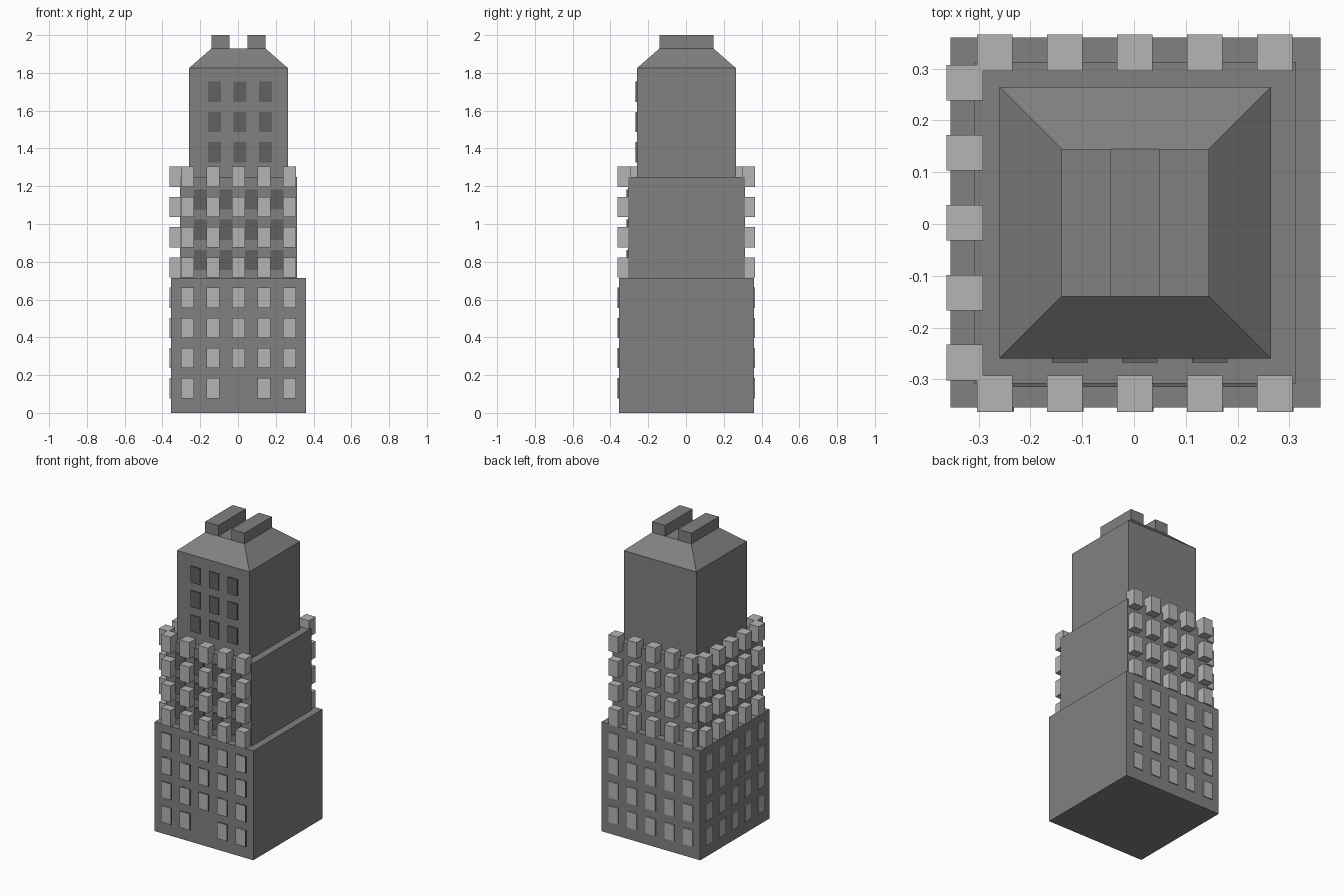
import bpy, bmesh

if "Cube" in bpy.data.objects:
    bpy.data.objects.remove(bpy.data.objects["Cube"])

C = 0.0025            # tower axis, shifted by the window blocks on the left
PITCH_X, PITCH_Z = 0.135, 0.16
W, H, D = 0.069, 0.107, 0.07


def material(name, value):
    m = bpy.data.materials.new(name)
    m.diffuse_color = (value, value, value, 1)
    m.use_nodes = True
    m.node_tree.nodes["Principled BSDF"].inputs["Base Color"].default_value = m.diffuse_color
    return m


wall = material("wall_grey", 0.22)
light = material("light_pane", 0.46)
dark = material("dark_pane", 0.12)


def add_box(bm, centre, size, taper=1.0):
    """Box whose top face may be scaled in to make a hipped shape."""
    cx, cy, cz = centre
    for v in bmesh.ops.create_cube(bm, size=1)["verts"]:
        s = taper if v.co.z > 0 else 1.0
        v.co = (cx + v.co.x * size[0] * s, cy + v.co.y * size[1] * s, cz + v.co.z * size[2])


def make(name, boxes, mat):
    bm = bmesh.new()
    for b in boxes:
        add_box(bm, *b)
    mesh = bpy.data.meshes.new(name)
    bm.to_mesh(mesh)
    bm.free()
    mesh.materials.append(mat)
    ob = bpy.data.objects.new(name, mesh)
    bpy.context.collection.objects.link(ob)
    return ob


def tier(name, width, z0, z1, taper=1.0):
    make(name, [((C, C, (z0 + z1) / 2), (width, width, z1 - z0), taper)], wall)


# Stepped tower body and hipped roof
tier("lower_tier", 0.714, 0, 0.715)
tier("middle_tier", 0.62, 0.715, 1.25)
tier("upper_tier", 0.524, 1.25, 1.825)
tier("hipped_roof", 0.524, 1.825, 1.93, 0.284 / 0.524)

# Two long roof blocks
make("roof_blocks", [((C + s * 0.0945, C, 1.965), (0.095, 0.284, 0.07)) for s in (-1, 1)], wall)

# Light window blocks, eight floors tall, on front, back and left
cols = [0.0015 + PITCH_X * i for i in range(-2, 3)]
rows = [0.13 + PITCH_Z * i for i in range(8)]
make("front_windows", [((x, -0.3275, z), (W, D, H)) for j, z in enumerate(rows)
                       for i, x in enumerate(cols) if (i, j) != (2, 0)], light)
make("back_windows", [((x, 0.3305, z), (W, D, H)) for z in rows for x in cols], light)
make("left_windows", [((-0.3265, y + 0.001, z), (D, W, H)) for z in rows for y in cols], light)


# Dark front windows: one grid per tier
def dark_grid(name, count, face_y, z0, floors, x0, skip=()):
    make(name, [((x0 + PITCH_X * i, face_y + D / 2, z0 + PITCH_Z * j), (W, D, H))
                for i in range(count) for j in range(floors) if (i, j) not in skip], dark)


dark_grid("lower_dark_windows", 5, -0.3622, 0.13, 4, -0.2665, skip={(2, 0)})
dark_grid("middle_dark_windows", 4, -0.315, 0.81, 3, -0.198)
dark_grid("upper_dark_windows", 3, -0.267, 1.38, 3, -0.124)
